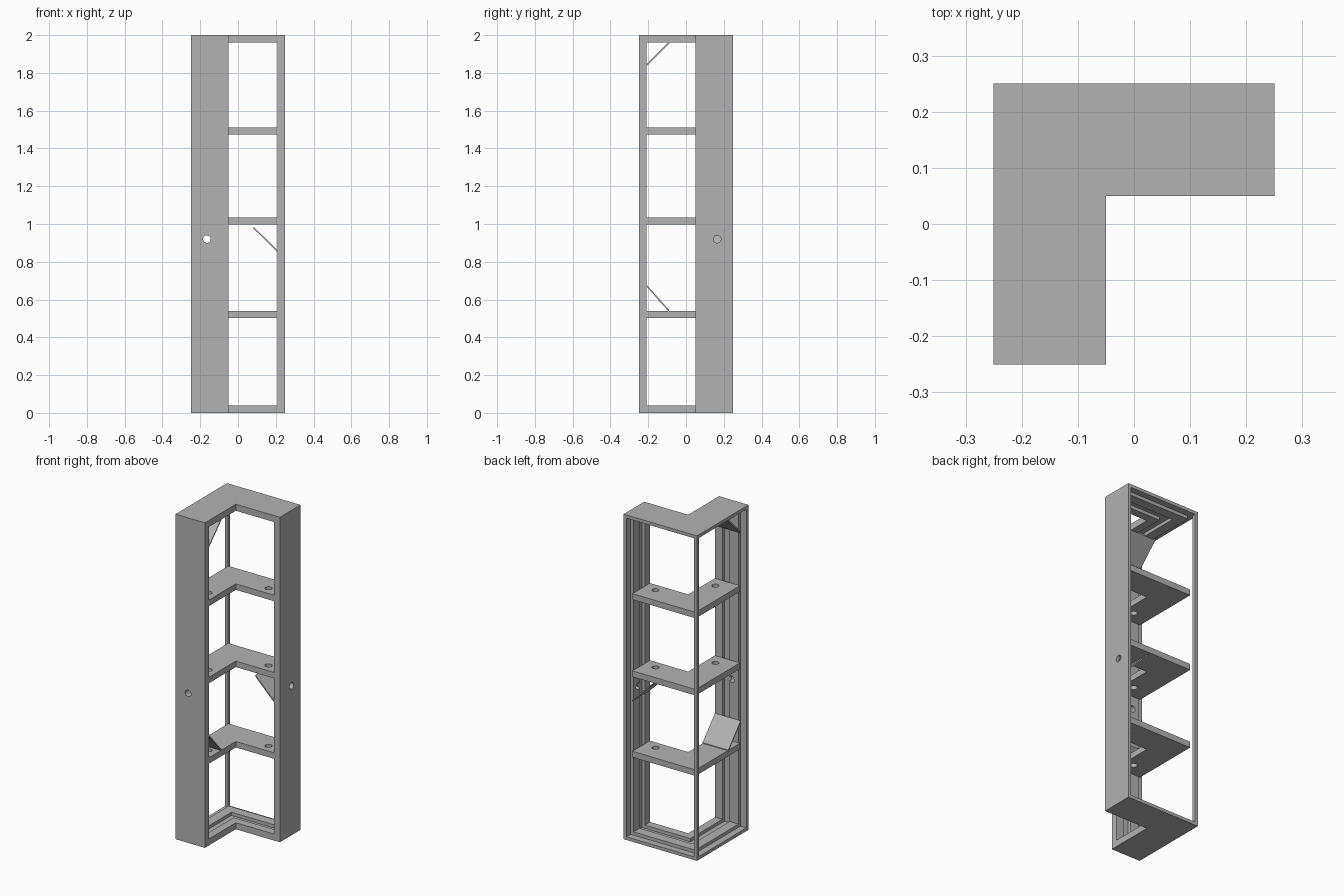
import bpy, bmesh, math
from mathutils import Vector, Matrix

cube = bpy.data.objects.get("Cube")
if cube:
    bpy.data.objects.remove(cube, do_unlink=True)

GREY = (0.45, 0.45, 0.45, 1)
mat = bpy.data.materials.new("plain grey")
mat.use_nodes = True
mat.diffuse_color = GREY
mat.node_tree.nodes["Principled BSDF"].inputs["Base Color"].default_value = GREY

HALF, DEPTH, HEIGHT, PLATE, RAIL = 0.25, 0.2, 2.0, 0.02, 0.04
INNER = HALF - RAIL            # inner face of the end walls
HOLE = 0.02
RAIL_BANDS = [(0.04, 0.10), (0.15, DEPTH)]   # distance in from the open outer side


def swap_arm(v):
    """Reflect from the back arm of the L to the front arm."""
    return Vector((-v.y, -v.x, v.z))


def prism(name, profile, low, high, axis="z", mirrored=False):
    """Extrude a flat profile along z, or an x-z profile along y."""
    bm = bmesh.new()
    rings = []
    for h in (low, high):
        pts = [Vector((a, b, h)) if axis == "z" else Vector((a, h, b)) for a, b in profile]
        rings.append([bm.verts.new(swap_arm(p) if mirrored else p) for p in pts])
    n = len(profile)
    for ring in rings:
        bm.faces.new(ring)
    for i in range(n):
        j = (i + 1) % n
        bm.faces.new((rings[0][i], rings[0][j], rings[1][j], rings[1][i]))
    bmesh.ops.recalc_face_normals(bm, faces=bm.faces)
    mesh = bpy.data.meshes.new(name)
    bm.to_mesh(mesh)
    bm.free()
    mesh.materials.append(mat)
    obj = bpy.data.objects.new(name, mesh)
    bpy.context.collection.objects.link(obj)
    return obj


def l_shape(t0, t1, end):
    """L-shaped band between two distances from the outer sides."""
    a, b = HALF - t0, HALF - t1
    return [(-a, a), (end, a), (end, b), (-b, b), (-b, -end), (-a, -end)]


def drill(obj, centre, direction):
    """Cut a round hole through a part."""
    bm = bmesh.new()
    turn = Vector(direction).to_track_quat("Z", "Y").to_matrix().to_4x4()
    bmesh.ops.create_cone(bm, cap_ends=True, segments=24, radius1=HOLE, radius2=HOLE,
                          depth=0.15, matrix=Matrix.Translation(centre) @ turn)
    mesh = bpy.data.meshes.new("hole_cutter")
    bm.to_mesh(mesh)
    bm.free()
    mesh.materials.append(mat)
    cutter = bpy.data.objects.new("hole_cutter", mesh)
    cutter.hide_render = True
    bpy.context.collection.objects.link(cutter)
    mod = obj.modifiers.new("hole", "BOOLEAN")
    mod.operation, mod.solver, mod.object = "DIFFERENCE", "EXACT", cutter
    bpy.context.view_layer.objects.active = obj
    bpy.ops.object.modifier_apply(modifier=mod.name)
    bpy.data.objects.remove(cutter, do_unlink=True)


# End walls: a plate with upright rails, and a cable hole
plate_face = HALF - PLATE
comb = [(HALF, HALF), (plate_face, HALF)]
for t0, t1 in RAIL_BANDS:
    a, b = HALF - t0, HALF - t1
    comb += [(plate_face, a), (INNER, a), (INNER, b), (plate_face, b)]
comb = comb[:-1] + [(HALF, HALF - DEPTH)]
for name, mirrored in (("left_end_wall", False), ("front_end_wall", True)):
    wall = prism(name, comb, 0, HEIGHT, mirrored=mirrored)
    centre, way = Vector((HALF - RAIL / 2, 0.165, 0.92)), Vector((1, 0, 0))
    if mirrored:
        centre, way = swap_arm(centre), swap_arm(way)
    drill(wall, centre, way)

# Top and bottom panels with matching rails
for name, z, s in (("bottom", 0, 1), ("top", HEIGHT, -1)):
    prism(name + "_panel", l_shape(0, DEPTH, plate_face), z, z + s * PLATE)
    for i, (t0, t1) in enumerate(RAIL_BANDS):
        prism(f"{name}_rail_{i + 1}", l_shape(t0, t1, INNER), z + s * PLATE, z + s * RAIL)

# Slim post at the outer corner
prism("corner_post", [(-HALF, HALF), (-plate_face, HALF), (-plate_face, plate_face),
                      (-HALF, plate_face)], PLATE, HEIGHT - PLATE)

# Three L-shaped shelves, each with a hole in both arms
for i, top in enumerate((0.54, 1.035, 1.51)):
    shelf = prism(f"shelf_{i + 1}", l_shape(0.03, DEPTH, INNER), top - 0.037, top)
    spot = Vector((0.132, 0.108, top))
    for centre in (spot, swap_arm(spot)):
        drill(shelf, centre, (0, 0, 1))

# Slanted flaps in the corners beside the end walls: (wall height, free end offset, free end height)
for name, z_wall, reach, z_free, mirrored in (
        ("middle_flap", 0.85, 0.127, 0.98, False),
        ("lower_flap", 0.67, 0.12, 0.54, True),
        ("upper_flap", 1.835, 0.125, 1.965, True)):
    t = 0.01
    profile = [(INNER, z_wall), (INNER, z_wall + t),
               (INNER - reach, z_free + t / 2), (INNER - reach, z_free - t / 2)]
    prism(name, profile, HALF - DEPTH, 0.225, axis="y", mirrored=mirrored)
